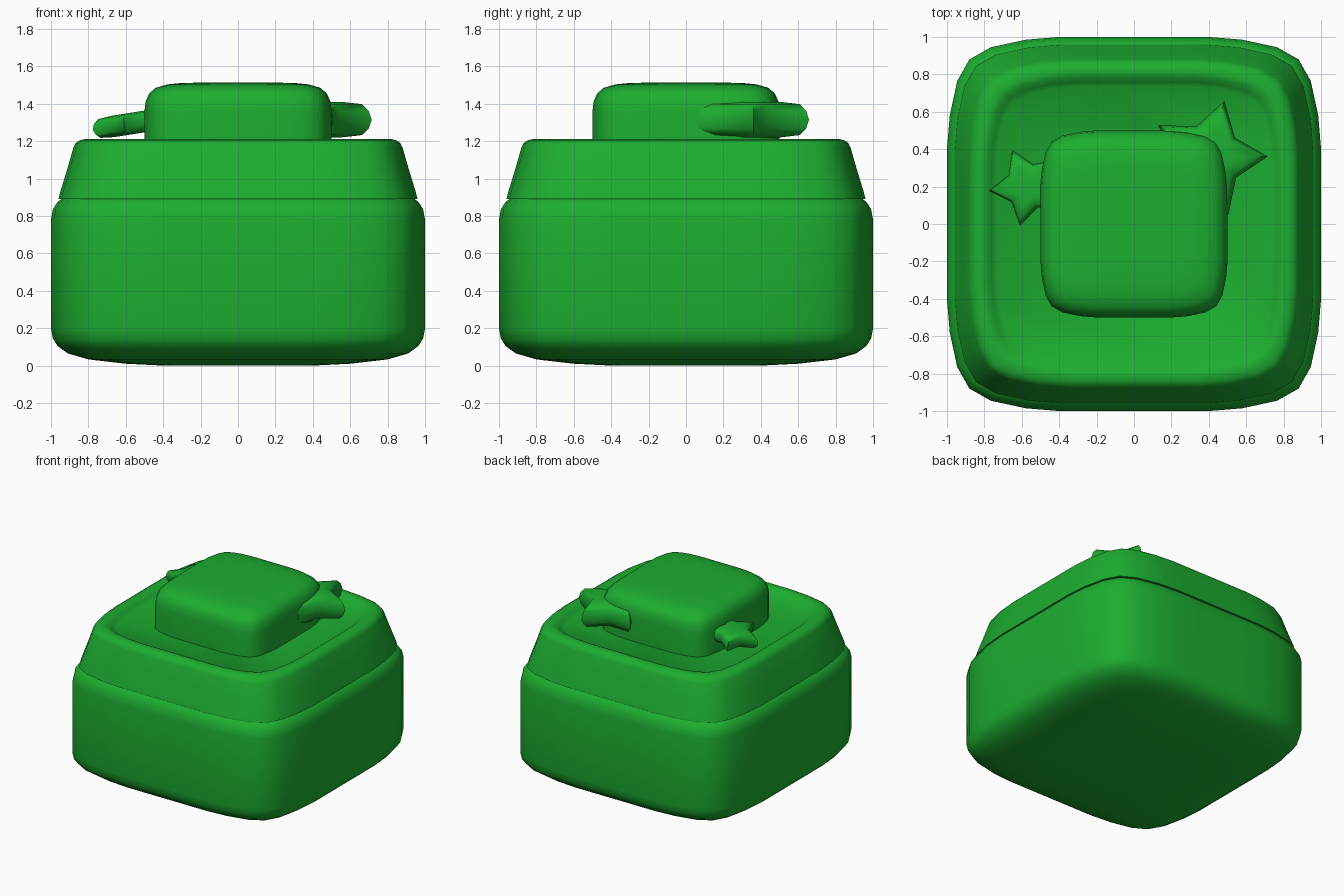
import bpy, bmesh
from math import cos, sin, radians
from mathutils import Matrix

if "Cube" in bpy.data.objects:
    bpy.data.objects.remove(bpy.data.objects["Cube"])

green = bpy.data.materials.new("green")
green.diffuse_color = (0.012, 0.42, 0.03, 1)
green.use_nodes = True
green.node_tree.nodes["Principled BSDF"].inputs["Base Color"].default_value = green.diffuse_color

# Soft square plan: half of one corner, mirrored about the diagonal
half = [(1, 0), (1, 0.2), (1, 0.4), (0.985, 0.58), (0.945, 0.765), (0.88, 0.88)]
quarter = half + [(y, x) for x, y in reversed(half[1:-1])]
PLAN = []
for k in range(4):
    for x, y in quarter:
        PLAN.append([(x, y), (-y, x), (-x, -y), (y, -x)][k])


def loft(name, plan, rings, matrix=None, angle=40):
    """Stack scaled copies of a plan outline: rings = (scale, z), ends closed."""
    bm = bmesh.new()
    loops = [[bm.verts.new((x * s, y * s, z)) for x, y in plan] for s, z in rings]
    n = len(plan)
    for a, b in zip(loops, loops[1:]):
        for i in range(n):
            j = (i + 1) % n
            bm.faces.new((a[i], a[j], b[j], b[i]))
    bm.faces.new(loops[0][::-1])
    bm.faces.new(loops[-1])
    bmesh.ops.recalc_face_normals(bm, faces=bm.faces)
    if matrix:
        bm.transform(matrix)
    mesh = bpy.data.meshes.new(name)
    bm.to_mesh(mesh)
    bm.free()
    mesh.materials.append(green)
    obj = bpy.data.objects.new(name, mesh)
    bpy.context.collection.objects.link(obj)
    bpy.ops.object.select_all(action='DESELECT')
    obj.select_set(True)
    bpy.context.view_layer.objects.active = obj
    bpy.ops.object.shade_smooth_by_angle(angle=radians(angle))
    return obj


def star(name, centre, radius, thick, phase, tilt=0):
    """Puffy five-pointed star."""
    plan = []
    for i in range(10):
        r = radius if i % 2 == 0 else radius * 0.57
        a = radians(phase + 36 * i)
        plan.append((r * cos(a), r * sin(a)))
    t = thick / 2
    rings = [(0.5, -t), (0.84, -t * 0.87), (0.95, -t * 0.5), (1, 0),
             (0.95, t * 0.5), (0.84, t * 0.87), (0.5, t)]
    m = Matrix.Translation(centre) @ Matrix.Rotation(radians(tilt), 4, 'Y')
    return loft(name, plan, rings, m, 50)


# Box body, rounded at the bottom and the top
edge = [(0.4, 0), (0.6, 0.01), (0.8, 0.033), (0.91, 0.065), (0.965, 0.105),
        (0.99, 0.145), (1, 0.2)]
loft("box_body", PLAN, edge + [(s, 0.98 - z) for s, z in reversed(edge)])

# Tapered lid with a rounded rim
loft("lid", PLAN, [(0.96, 0.89), (0.95, 0.93), (0.91, 1.06), (0.88, 1.165),
                   (0.868, 1.19), (0.845, 1.205), (0.81, 1.212), (0.785, 1.205),
                   (0.76, 1.185), (0.735, 1.165)])

# Raised square knob
loft("knob", PLAN, [(0.5, 1.15), (0.5, 1.36), (0.493, 1.415), (0.475, 1.455),
                    (0.44, 1.485), (0.38, 1.503), (0.3, 1.511), (0.2, 1.513)])

# Star ornaments tucked against the knob
star("large_star", (0.395, 0.35, 1.315), 0.32, 0.19, 2)
star("small_star", (-0.565, 0.2, 1.295), 0.215, 0.115, 114, -9)
